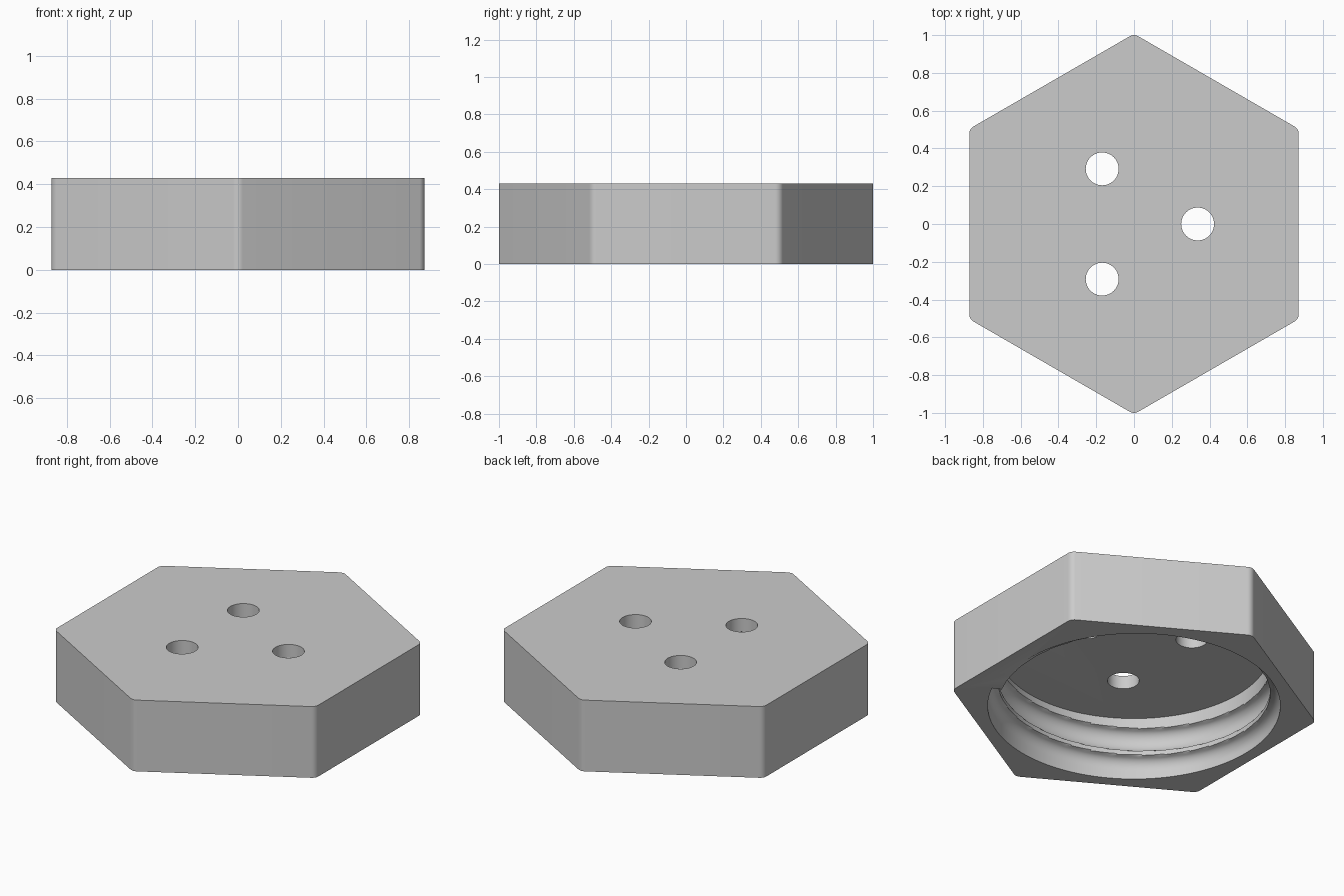
import bpy, bmesh
from math import cos, sin, pi, sqrt, radians

if "Cube" in bpy.data.objects:
    bpy.data.objects.remove(bpy.data.objects["Cube"], do_unlink=True)

HEIGHT, CEILING = 0.43, 0.35
APOTHEM, CORNER = 0.872, 0.045
CREST_R, ROOT_R = 0.745, 0.80
PITCH, CREST_HALF = 0.17, 0.016
START = radians(-26)

grey = bpy.data.materials.new("plain grey")
grey.use_nodes = True
colour = (0.6, 0.6, 0.6, 1)
grey.diffuse_color = colour
grey.node_tree.nodes["Principled BSDF"].inputs["Base Color"].default_value = colour


def make_object(name, bm):
    bmesh.ops.recalc_face_normals(bm, faces=bm.faces)
    mesh = bpy.data.meshes.new(name)
    bm.to_mesh(mesh)
    bm.free()
    mesh.materials.append(grey)
    obj = bpy.data.objects.new(name, mesh)
    bpy.context.collection.objects.link(obj)
    return obj


def prism(name, outline, bottom, top):
    bm = bmesh.new()
    base = bm.faces.new([bm.verts.new((x, y, bottom)) for x, y in outline])
    side = bmesh.ops.extrude_face_region(bm, geom=[base])["geom"]
    verts = [v for v in side if isinstance(v, bmesh.types.BMVert)]
    bmesh.ops.translate(bm, verts=verts, vec=(0, 0, top - bottom))
    return make_object(name, bm)


def thread_radius(z, t):
    """Wall radius at height z, t turns after the start of the thread."""
    phase = (z - 0.013) / PITCH - t
    if phase < -0.5:          # below the first ridge the wall is plain
        return ROOT_R
    offset = abs((phase % 1) - 0.5) * PITCH
    half = PITCH / 2 - CREST_HALF
    depth = (ROOT_R - CREST_R) * sqrt(max(0, 1 - (offset / half) ** 2))
    if phase > 1:             # the last groove runs out near the ceiling
        depth *= min(1, max(0, (0.5 - t) / 0.3))
    return CREST_R + depth


def threaded_cutter(columns=160, rows=72):
    bm = bmesh.new()
    heights = [-0.05] + [CEILING * i / rows for i in range(rows + 1)]
    grid = []
    for c in range(columns + 1):
        t = c / columns
        a = START + t * 2 * pi
        ring = []
        for z in heights:
            r = thread_radius(max(z, 0), t)
            ring.append(bm.verts.new((r * cos(a), r * sin(a), z)))
        grid.append(ring)
    grid.append(grid[0])      # closes the step where the ridge begins
    for left, right in zip(grid, grid[1:]):
        for k in range(len(heights) - 1):
            bm.faces.new((left[k], right[k], right[k + 1], left[k + 1]))
    for k in (0, -1):
        bm.faces.new([ring[k] for ring in grid[:-1]])
    bmesh.ops.remove_doubles(bm, verts=bm.verts, dist=1e-5)
    return make_object("thread_cutter", bm)


def cut(target, cutter):
    mod = target.modifiers.new("cut", "BOOLEAN")
    mod.operation = "DIFFERENCE"
    mod.solver = "EXACT"
    mod.object = cutter
    bpy.context.view_layer.objects.active = target
    bpy.ops.object.modifier_apply(modifier=mod.name)
    bpy.data.objects.remove(cutter, do_unlink=True)


# Hexagonal body with rounded upright corners
outline = []
reach = (APOTHEM - CORNER) * 2 / sqrt(3)
for i in range(6):
    mid = radians(30 + 60 * i)
    for j in range(9):
        a = mid + radians(-30 + 60 * j / 8)
        outline.append((reach * cos(mid) + CORNER * cos(a),
                        reach * sin(mid) + CORNER * sin(a)))
cap = prism("hexagonal_cap", outline, 0, HEIGHT)

# Threaded recess from below
cut(cap, threaded_cutter())

# Three round through holes
for i in range(3):
    a = i * 2 * pi / 3
    circle = [(0.337 * cos(a) + 0.087 * cos(b), 0.337 * sin(a) + 0.087 * sin(b))
              for b in (2 * pi * k / 48 for k in range(48))]
    cut(cap, prism("hole_cutter", circle, 0.2, 0.6))

bpy.ops.object.select_all(action="DESELECT")
cap.select_set(True)
bpy.context.view_layer.objects.active = cap
bpy.ops.object.shade_smooth_by_angle(angle=radians(30))
